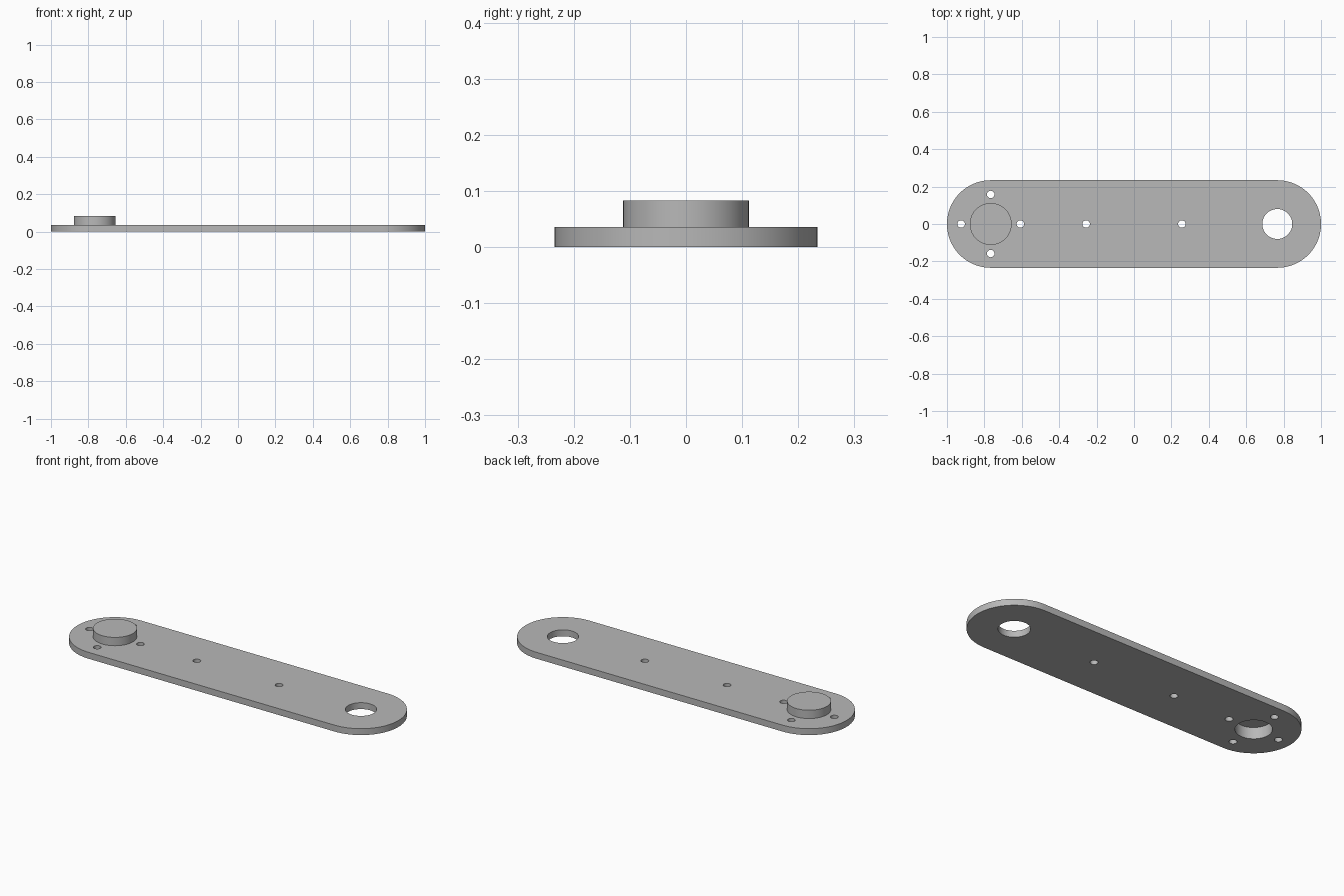
import bpy, bmesh
from math import sin, cos, pi

if "Cube" in bpy.data.objects:
    bpy.data.objects.remove(bpy.data.objects["Cube"], do_unlink=True)

END_X, END_R = 0.766, 0.234      # rounded ends
THICK, TOP = 0.036, 0.083        # plate thickness, boss height
BOSS_R, POCKET_R, POCKET_TOP = 0.112, 0.092, 0.064
BOLT_RING, BOLT_R = 0.158, 0.02

metal = bpy.data.materials.new("grey metal")
metal.use_nodes = True
grey = (0.48, 0.48, 0.48, 1)
metal.diffuse_color = grey
metal.node_tree.nodes["Principled BSDF"].inputs["Base Color"].default_value = grey


def arc(x, y, r, start, sweep, steps):
    return [(x + r * cos(start + sweep * i / steps),
             y + r * sin(start + sweep * i / steps)) for i in range(steps + 1)]


def prism(name, outline, z0, z1):
    """Solid made by raising a flat outline from z0 to z1."""
    bm = bmesh.new()
    face = bm.faces.new([bm.verts.new((x, y, z0)) for x, y in outline])
    raised = bmesh.ops.extrude_face_region(bm, geom=[face])["geom"]
    verts = [g for g in raised if isinstance(g, bmesh.types.BMVert)]
    bmesh.ops.translate(bm, verts=verts, vec=(0, 0, z1 - z0))
    bmesh.ops.recalc_face_normals(bm, faces=bm.faces)
    mesh = bpy.data.meshes.new(name)
    bm.to_mesh(mesh)
    bm.free()
    mesh.materials.append(metal)
    obj = bpy.data.objects.new(name, mesh)
    bpy.context.collection.objects.link(obj)
    return obj


def disc(name, x, y, r, z0, z1, steps=72):
    return prism(name, arc(x, y, r, 0, 2 * pi, steps)[:-1], z0, z1)


def combine(body, tool, operation):
    bpy.context.view_layer.objects.active = body
    mod = body.modifiers.new(operation.lower(), 'BOOLEAN')
    mod.operation, mod.solver, mod.object = operation, 'EXACT', tool
    bpy.ops.object.modifier_apply(modifier=mod.name)
    bpy.data.objects.remove(tool, do_unlink=True)


# Link plate with two rounded ends
outline = arc(END_X, 0, END_R, -pi / 2, pi, 48) + arc(-END_X, 0, END_R, pi / 2, pi, 48)
plate = prism("link_plate", outline, 0, THICK)

# Hollow boss, open underneath
combine(plate, disc("boss", -END_X, 0, BOSS_R, THICK / 2, TOP), 'UNION')
combine(plate, disc("pocket_cutter", -END_X, 0, POCKET_R, -0.1, POCKET_TOP), 'DIFFERENCE')

# Pivot hole, bolt circle and two holes along the middle
holes = [(END_X, 0, 0.08, 72), (-0.256, 0, BOLT_R, 32), (0.256, 0, BOLT_R, 32)]
for i in range(4):
    a = i * pi / 2
    holes.append((-END_X + BOLT_RING * cos(a), BOLT_RING * sin(a), BOLT_R, 32))
for x, y, r, steps in holes:
    combine(plate, disc("hole_cutter", x, y, r, -0.1, 0.2, steps), 'DIFFERENCE')

bpy.ops.object.select_all(action='DESELECT')
plate.select_set(True)
bpy.context.view_layer.objects.active = plate
bpy.ops.object.shade_smooth_by_angle(angle=pi / 6)
